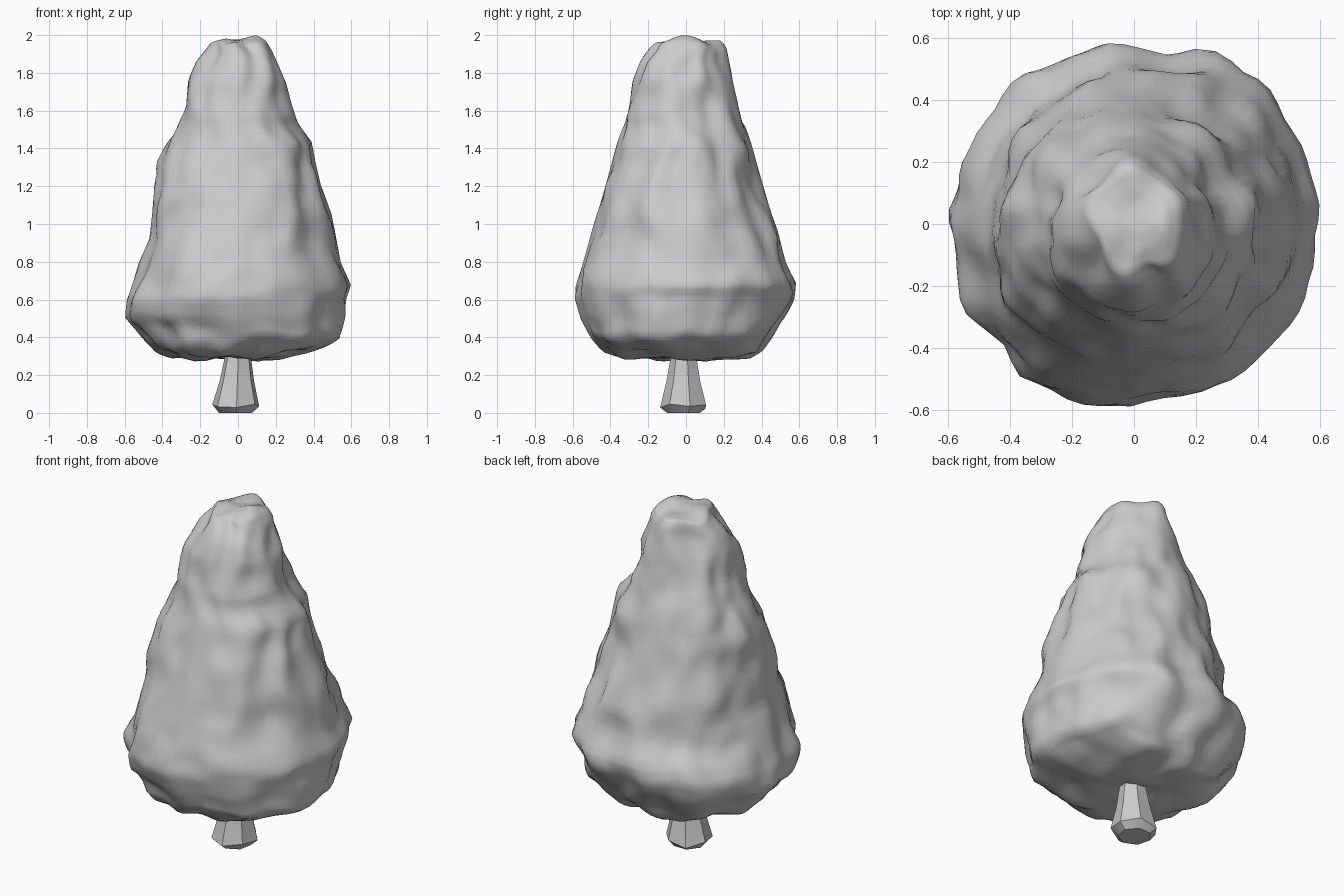
import bpy, bmesh, math
from mathutils import Vector, noise

if "Cube" in bpy.data.objects:
    bpy.data.objects.remove(bpy.data.objects["Cube"])


def make_object(name, bm):
    bmesh.ops.recalc_face_normals(bm, faces=bm.faces[:])
    me = bpy.data.meshes.new(name)
    bm.to_mesh(me)
    bm.free()
    ob = bpy.data.objects.new(name, me)
    bpy.context.collection.objects.link(ob)
    return ob


def skin(bm, rings):
    n = len(rings[0])
    loops = [[bm.verts.new(p) for p in ring] for ring in rings]
    for a, b in zip(loops, loops[1:]):
        for i in range(n):
            j = (i + 1) % n
            bm.faces.new((a[i], a[j], b[j], b[i]))
    bm.faces.new(loops[0][::-1])
    bm.faces.new(loops[-1])


def lerp_table(table, t):
    for (t0, v0), (t1, v1) in zip(table, table[1:]):
        if t <= t1:
            return v0 + (v1 - v0) * (t - t0) / (t1 - t0)
    return table[-1][1]


# Crown outline: height, then left, right, front and back reach
OUTLINE = [(.295, -.02, .02, -.02, .02), (.285, -.18, .14, -.17, .17),
           (.30, -.35, .27, -.34, .34), (.34, -.45, .42, -.44, .41),
           (.40, -.51, .54, -.50, .46), (.50, -.60, .57, -.56, .525),
           (.60, -.59, .575, -.59, .575), (.68, -.56, .60, -.585, .585),
           (.80, -.525, .545, -.545, .53), (.92, -.47, .52, -.51, .50),
           (1.05, -.455, .495, -.475, .455), (1.2, -.445, .44, -.43, .41),
           (1.32, -.43, .41, -.39, .375), (1.42, -.37, .39, -.36, .345),
           (1.53, -.315, .315, -.32, .30), (1.62, -.275, .285, -.30, .28),
           (1.74, -.265, .255, -.285, .25), (1.83, -.225, .215, -.245, .23),
           (1.90, -.18, .18, -.195, .215), (1.945, -.155, .15, -.16, .185),
           (1.97, -.08, .10, -.09, .11), (1.965, -.02, .05, -.02, .04)]
# Lumpy skirt: angle, radius
SKIRT = [(0, .6), (30, .59), (45, .61), (65, .605), (78, .55), (100, .6), (120, .58),
         (140, .575), (160, .58), (180, .6), (200, .585), (225, .59), (236, .65),
         (260, .6), (280, .595), (305, .635), (320, .59), (335, .61), (360, .6)]
# Lobes around the tip
LOBES = [95, 25, -48, -98, 165]
SEG = 72
STEPS = 3

outline = []
for a, b in zip(OUTLINE, OUTLINE[1:]):
    for k in range(STEPS):
        outline.append([u + (v - u) * k / STEPS for u, v in zip(a, b)])
outline.append(OUTLINE[-1])

rings = []
for z, xl, xr, yl, yr in outline:
    r = (xr - xl + yr - yl) / 4
    low = max(0, min(1, (1.1 - z) / .4))
    tip = max(0, min(1, (z - 1.65) / .25))
    ring = []
    for i in range(SEG):
        deg = 360 * i / SEG
        a = math.radians(deg)
        shape = 1 + low * (lerp_table(SKIRT, deg) / .597 - 1)
        near = min(abs((deg - l + 180) % 360 - 180) for l in LOBES)
        shape += tip * (.14 * math.exp(-(near / 20) ** 2) - .07)
        d = Vector((math.cos(a), math.sin(a), 0))
        q = Vector((d.x * r * 5, d.y * r * 5, z * 3))
        bump = .042 * noise.noise(q) + .025 * noise.noise(q * 2 + Vector((7, 3, 5)))
        ring.append(d * (r * shape + bump * min(1, r / .2)))
    # stretch each ring to its measured reach
    x0, x1 = min(p.x for p in ring), max(p.x for p in ring)
    y0, y1 = min(p.y for p in ring), max(p.y for p in ring)
    for p in ring:
        p.x = xl + (p.x - x0) / (x1 - x0) * (xr - xl)
        p.y = yl + (p.y - y0) / (y1 - y0) * (yr - yl)
        p.z = z + .03 * noise.noise(Vector((p.x * 7, p.y * 7, z * 3 + 9)))
        p.z += tip * .03 * math.exp(-((p.x - .09) ** 2 + p.y ** 2) / .006)
    rings.append(ring)

# Bring the crown to its exact height range
lo = min(p.z for g in rings for p in g)
hi = max(p.z for g in rings for p in g)
for p in (p for g in rings for p in g):
    p.z = .272 + (p.z - lo) / (hi - lo) * (2.0 - .272)
bm = bmesh.new()
skin(bm, rings)
crown = make_object("crown", bm)
for f in crown.data.polygons:
    f.use_smooth = True
sm = crown.modifiers.new("soften", 'SMOOTH')
sm.factor = .5
sm.iterations = 1

# Trunk: flared seven-sided stem with a bevelled foot
bm = bmesh.new()
skin(bm, [[Vector((-.013 + .013 * min(1, z / .3) + r * math.cos(2 * math.pi * i / 7 + .25),
                   -.01 + r * math.sin(2 * math.pi * i / 7 + .25),
                   z + (.012 * math.sin(i * 2.4) if z == .035 else 0))) for i in range(7)]
          for r, z in [(.09, .0), (.127, .035), (.093, .17), (.072, .29), (.068, .42)]])
make_object("trunk", bm)
bpy.context.view_layer.objects.active = bpy.data.objects["trunk"]
bpy.data.objects["trunk"].select_set(True)
bpy.ops.object.shade_smooth_by_angle(angle=math.radians(40))
